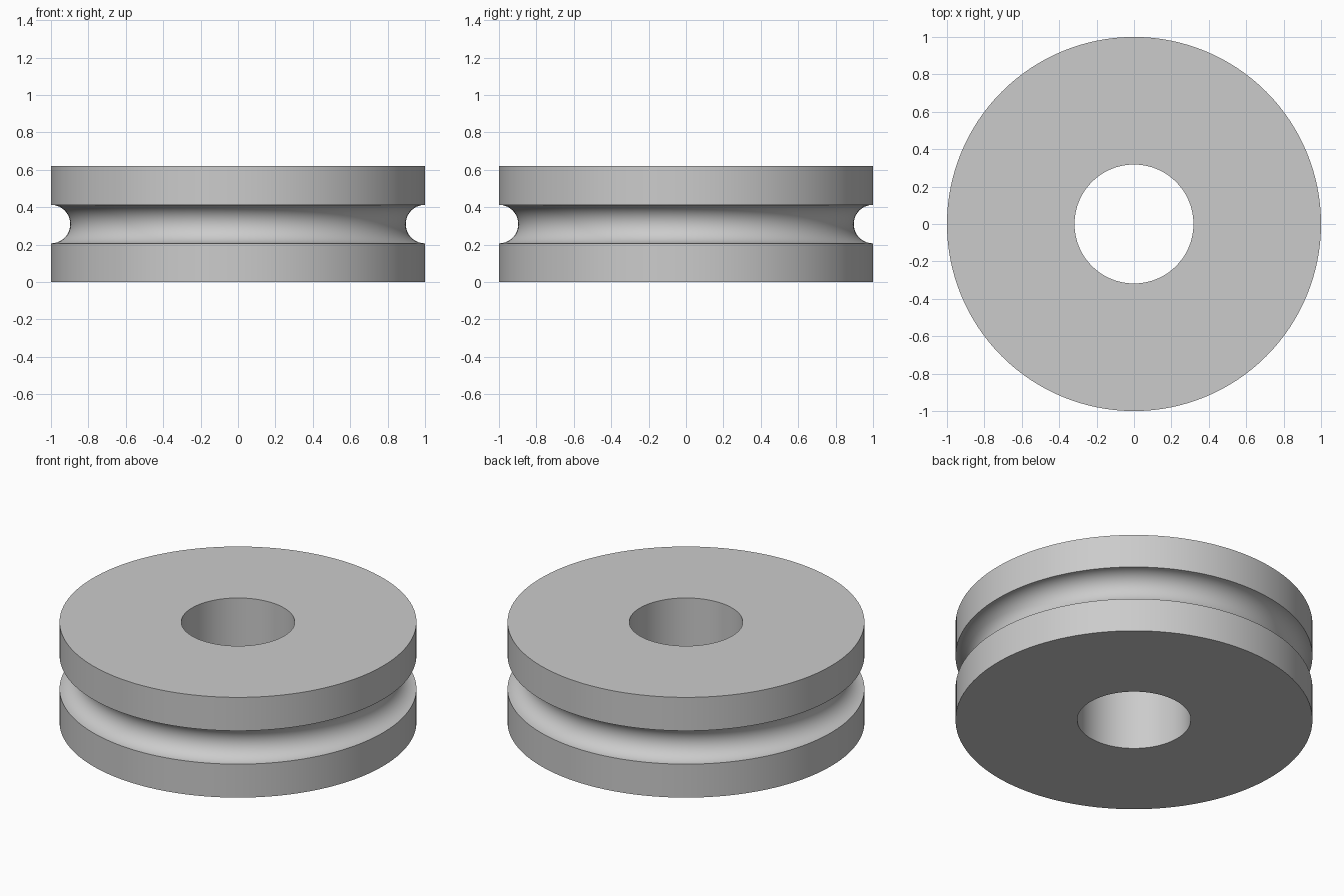
import bpy, bmesh
from math import cos, sin, pi, radians

cube = bpy.data.objects.get("Cube")
if cube:
    bpy.data.objects.remove(cube, do_unlink=True)

OUTER, BORE, HEIGHT, GROOVE = 1.0, 0.318, 0.62, 0.103
SEGMENTS, GROOVE_STEPS = 128, 24

# Plain grey material
grey = bpy.data.materials.new("light_grey")
grey.use_nodes = True
colour = (0.6, 0.6, 0.6, 1)
grey.diffuse_color = colour
grey.node_tree.nodes["Principled BSDF"].inputs["Base Color"].default_value = colour

# Cross-section: bore, flat faces, rim and half-round groove
profile = [(BORE, 0), (OUTER, 0)]
for i in range(GROOVE_STEPS + 1):
    a = pi * i / GROOVE_STEPS
    profile.append((OUTER - GROOVE * sin(a), HEIGHT / 2 - GROOVE * cos(a)))
profile += [(OUTER, HEIGHT), (BORE, HEIGHT)]

# Revolve the closed cross-section around z
bm = bmesh.new()
verts = [bm.verts.new((r, 0, z)) for r, z in profile]
edges = [bm.edges.new((v, verts[i - 1])) for i, v in enumerate(verts)]
bmesh.ops.spin(bm, geom=verts + edges, cent=(0, 0, 0), axis=(0, 0, 1),
               angle=2 * pi, steps=SEGMENTS, use_merge=True)
bmesh.ops.remove_doubles(bm, verts=bm.verts[:], dist=0.0001)
bmesh.ops.recalc_face_normals(bm, faces=bm.faces[:])
mesh = bpy.data.meshes.new("grooved_wheel")
bm.to_mesh(mesh)
bm.free()
mesh.materials.append(grey)

wheel = bpy.data.objects.new("grooved_wheel", mesh)
bpy.context.collection.objects.link(wheel)

# Smooth round surfaces with sharp rims
bpy.ops.object.select_all(action="DESELECT")
wheel.select_set(True)
bpy.context.view_layer.objects.active = wheel
bpy.ops.object.shade_smooth_by_angle(angle=radians(30))
